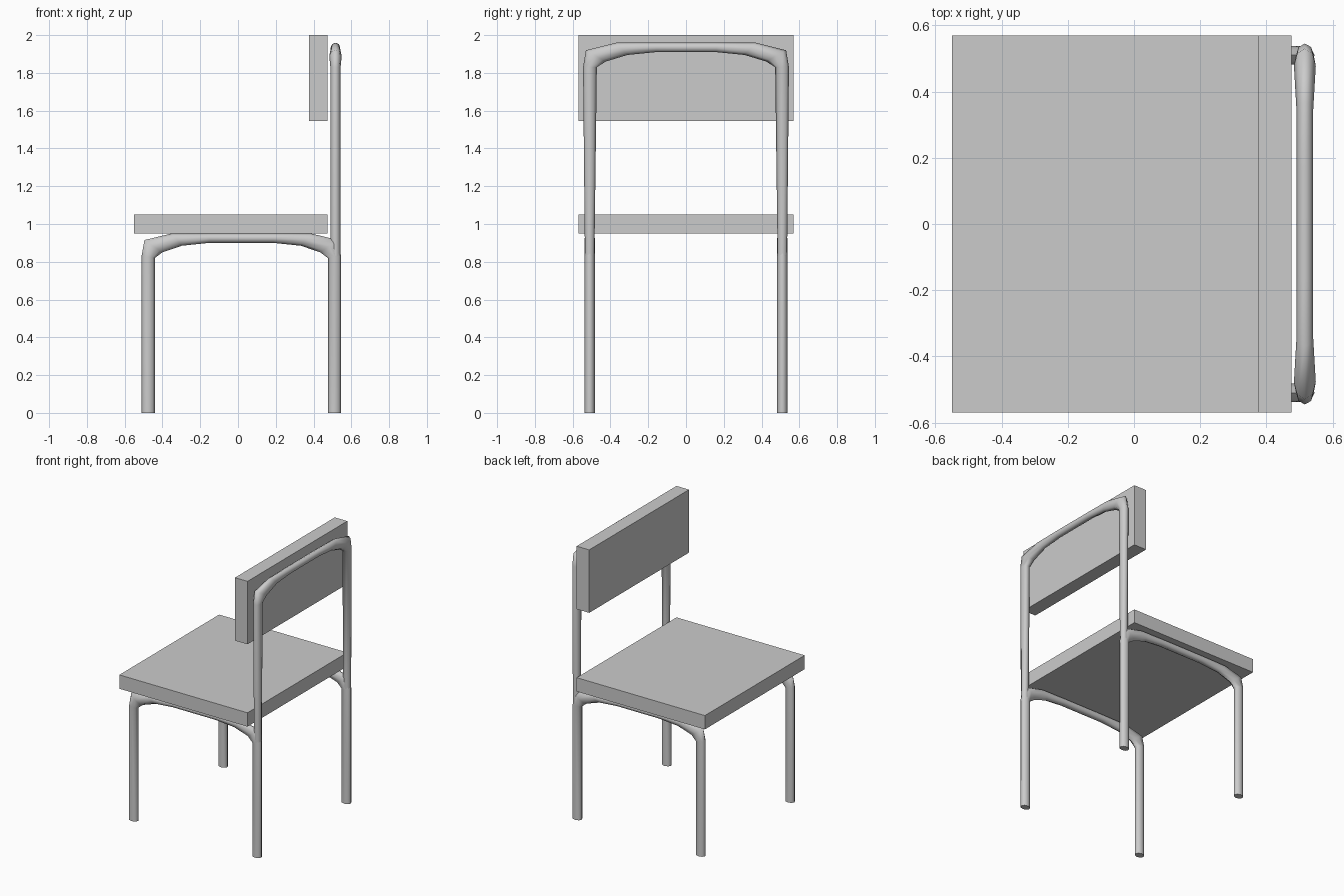
import bpy, bmesh, math
from mathutils import Vector

if "Cube" in bpy.data.objects:
    bpy.data.objects.remove(bpy.data.objects["Cube"])


def finish(name, bm):
    bmesh.ops.recalc_face_normals(bm, faces=bm.faces)
    mesh = bpy.data.meshes.new(name)
    bm.to_mesh(mesh)
    bm.free()
    obj = bpy.data.objects.new(name, mesh)
    bpy.context.collection.objects.link(obj)
    return obj


def box(name, lo, hi):
    bm = bmesh.new()
    bmesh.ops.create_cube(bm, size=1)
    for v in bm.verts:
        v.co = Vector([lo[i] + (v.co[i] + 0.5) * (hi[i] - lo[i]) for i in range(3)])
    return finish(name, bm)


def bent_tube(name, half, centre, place, sides=8):
    """Loft an arch; half = (outer u, outer z, inner u, inner z, half width)."""
    rings = [(-a, b, -c, d, w) for a, b, c, d, w in half]
    rings += list(reversed(half))
    bm = bmesh.new()
    loops = []
    for ou, oz, iu, iz, w in rings:
        outer, inner = Vector((ou, oz)), Vector((iu, iz))
        mid, r = (outer + inner) / 2, (outer - inner) / 2
        loop = []
        for k in range(sides):
            a = 2 * math.pi * k / sides
            p = mid + r * math.cos(a)
            loop.append(bm.verts.new(place(centre + p.x, w * math.sin(a), p.y)))
        loops.append(loop)
    for a, b in zip(loops, loops[1:]):
        for k in range(sides):
            n = (k + 1) % sides
            bm.faces.new((a[k], a[n], b[n], b[k]))
    bm.faces.new(loops[0])
    bm.faces.new(loops[-1])
    obj = finish(name, bm)
    bpy.ops.object.select_all(action='DESELECT')
    obj.select_set(True)
    bpy.context.view_layer.objects.active = obj
    bpy.ops.object.shade_smooth_by_angle(angle=math.radians(60))
    return obj


# Seat and backrest panels
box("seat", (-0.55, -0.57, 0.95), (0.475, 0.57, 1.05))
box("backrest", (0.375, -0.57, 1.545), (0.475, 0.57, 2.0))

# Side frames: front leg, rail and rear leg in one bent tube
side = [
    (0.528, 0.0, 0.458, 0.0, 0.027),
    (0.528, 0.83, 0.458, 0.82, 0.027),
    (0.513, 0.915, 0.418, 0.85, 0.028),
    (0.368, 0.95, 0.315, 0.885, 0.027),
    (0.17, 0.95, 0.17, 0.90, 0.027),
]
for label, y in (("front", -0.51), ("rear", 0.51)):
    bent_tube("side_frame_" + label, side, 0.0175,
              lambda u, w, z, y=y: (u, y + w, z))

# Back frame: two uprights joined by a bent top rail
back = [
    (0.535, 0.83, 0.485, 0.83, 0.027),
    (0.545, 1.83, 0.472, 1.83, 0.027),
    (0.53, 1.92, 0.425, 1.86, 0.033),
    (0.37, 1.96, 0.31, 1.895, 0.025),
    (0.16, 1.96, 0.16, 1.91, 0.025),
]
bent_tube("back_frame", back, 0.0, lambda u, w, z: (0.516 + w, u, z))
